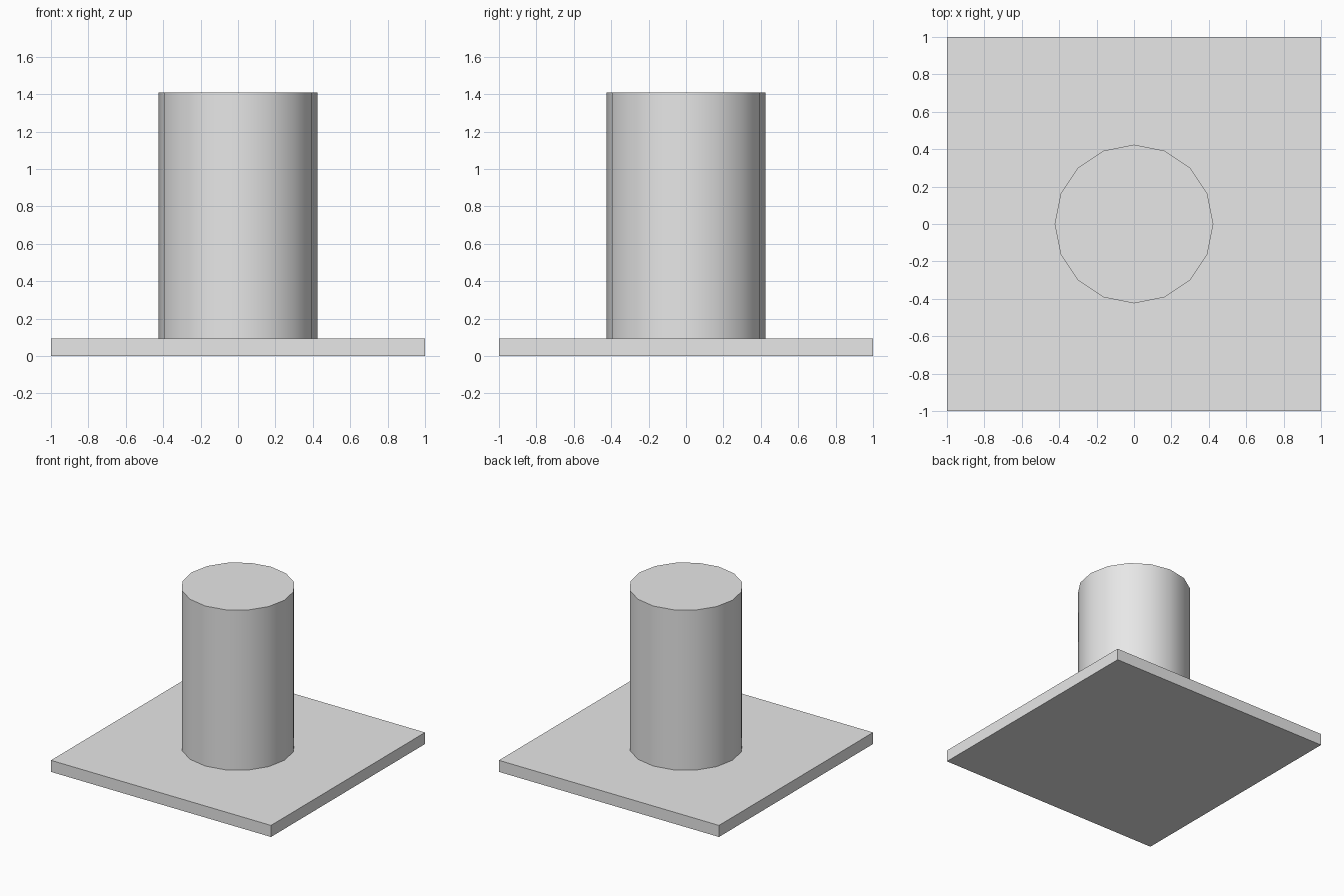
import bpy
import math

PLATE_SIZE = 2.0
PLATE_TOP = 0.095
COLUMN_RADIUS = 0.424
COLUMN_TOP = 1.41

cube = bpy.data.objects.get("Cube")
if cube:
    bpy.data.objects.remove(cube, do_unlink=True)

# Single light grey material
grey = bpy.data.materials.new("light_grey")
grey.use_nodes = True
grey.diffuse_color = (0.8, 0.8, 0.8, 1)
grey.node_tree.nodes["Principled BSDF"].inputs["Base Color"].default_value = (0.8, 0.8, 0.8, 1)


def finish(name):
    obj = bpy.context.object
    obj.name = name
    obj.data.materials.append(grey)
    bpy.ops.object.transform_apply(location=False, rotation=False, scale=True)
    return obj


# Square base plate
bpy.ops.mesh.primitive_cube_add(size=1, location=(0, 0, PLATE_TOP / 2))
bpy.context.object.scale = (PLATE_SIZE, PLATE_SIZE, PLATE_TOP)
finish("base_plate")

# Sixteen-sided column standing on the plate
bpy.ops.mesh.primitive_cylinder_add(
    vertices=16, radius=COLUMN_RADIUS, depth=COLUMN_TOP - PLATE_TOP,
    location=(0, 0, (COLUMN_TOP + PLATE_TOP) / 2))
finish("column")
bpy.ops.object.shade_smooth_by_angle(angle=math.radians(30))
